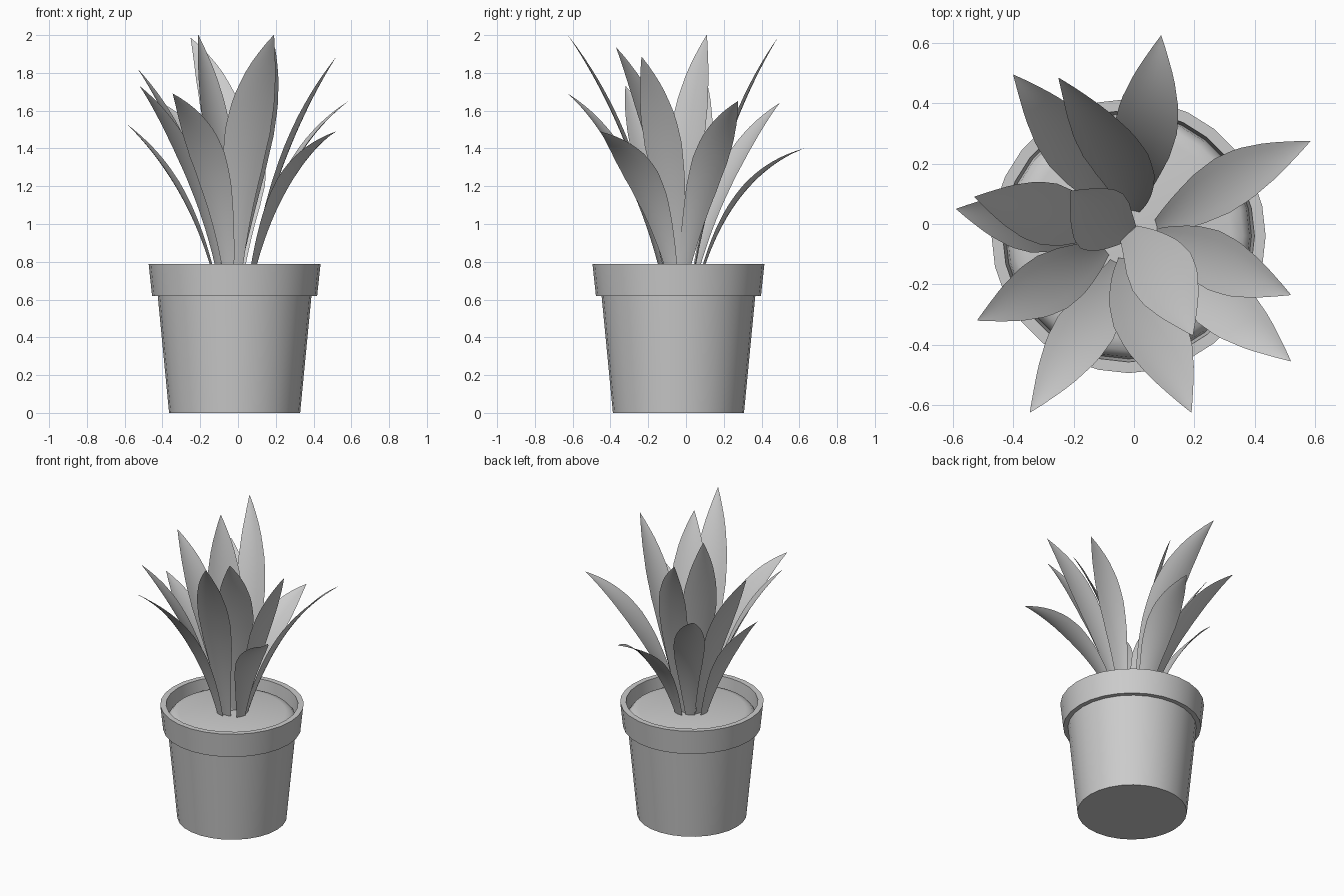
import bpy, bmesh, math
from mathutils import Vector

if "Cube" in bpy.data.objects:
    bpy.data.objects.remove(bpy.data.objects["Cube"])

grey = bpy.data.materials.new("plain grey")
grey.diffuse_color = (0.6, 0.6, 0.6, 1)
grey.use_nodes = True
grey.node_tree.nodes["Principled BSDF"].inputs["Base Color"].default_value = grey.diffuse_color
CX, CY = -0.018, -0.04


def finish(name, bm, angle=35):
    me = bpy.data.meshes.new(name)
    bm.to_mesh(me)
    bm.free()
    me.materials.append(grey)
    ob = bpy.data.objects.new(name, me)
    bpy.context.collection.objects.link(ob)
    bpy.ops.object.select_all(action='DESELECT')
    ob.select_set(True)
    bpy.context.view_layer.objects.active = ob
    bpy.ops.object.shade_smooth_by_angle(angle=math.radians(angle))
    return ob


def lathe(name, profile, n=28):
    bm = bmesh.new()
    rings = []
    for r, z in profile:
        if r == 0:
            rings.append([bm.verts.new((CX, CY, z))] * n)
        else:
            rings.append([bm.verts.new((CX + r * math.cos(2 * math.pi * i / n),
                                        CY + r * math.sin(2 * math.pi * i / n), z))
                          for i in range(n)])
    for a, b in zip(rings, rings[1:]):
        for i in range(n):
            j = (i + 1) % n
            bm.faces.new(list(dict.fromkeys((a[i], a[j], b[j], b[i]))))
    bmesh.ops.recalc_face_normals(bm, faces=bm.faces)
    return finish(name, bm)


# pot with stepped rim, and soil with a rounded edge
lathe("pot", [(0, 0), (0.347, 0), (0.407, 0.62), (0.437, 0.62),
              (0.455, 0.787), (0.418, 0.787), (0.408, 0.66)])
soil = lathe("soil", [(0.408, 0.66), (0.402, 0.70), (0.38, 0.725),
                      (0.34, 0.735), (0, 0.74)])
if soil.data.polygons[-1].normal.z < 0:
    soil.data.flip_normals()

# half width along the leaf
WIDTH = [(0, .28), (.2, .58), (.4, .88), (.55, 1), (.68, .93), (.82, .64), (.93, .28), (1, 0.01)]


def width(t):
    for (a, p), (b, q) in zip(WIDTH, WIDTH[1:]):
        if t <= b:
            return p + (q - p) * (t - a) / (b - a)
    return 0.01


def leaf(name, tip, base_r, rise, bow, half, face=None):
    """Blade along a bent path; rise = height of the bend, bow = sideways bend
    to the left, face = heading (degrees) the blade is turned to."""
    tip = Vector(tip)
    if face is None:
        face = math.degrees(math.atan2(tip.y - CY, tip.x - CX))
    out = Vector((math.cos(math.radians(face)), math.sin(math.radians(face)), 0))
    left = Vector((-out.y, out.x, 0))
    base = Vector((CX, CY + 0.01, 0.72)) + out * base_r
    span = tip - base
    ctrl = base + Vector((span.x * .29, span.y * .29, span.z * rise)) + left * bow
    bm = bmesh.new()
    rows, n, m = [], 20, 6
    for k in range(n + 1):
        t = k / n
        p = base * (1 - t) ** 2 + ctrl * 2 * t * (1 - t) + tip * t * t
        d = ((ctrl - base) * (1 - t) + (tip - ctrl) * t).normalized()
        side = (left - d * left.dot(d)).normalized()
        up = d.cross(side)
        if up.dot(out) > 0:
            up = -up
        w = half * width(t)
        rows.append([bm.verts.new(p + side * w * s + up * w * 0.14 * (s * s - 0.4))
                     for s in [2 * i / m - 1 for i in range(m + 1)]])
    for a, b in zip(rows, rows[1:]):
        for i in range(m):
            bm.faces.new((a[i], b[i], b[i + 1], a[i + 1]))
    bm.normal_update()
    if sum((f.normal for f in bm.faces), Vector()).z < 0:
        bmesh.ops.reverse_faces(bm, faces=bm.faces)
    finish(name, bm, 60)


# leaves: tip, base radius, rise, bow, half width, heading
LEAVES = [
    ((0.19, -0.625, 2.0), .08, .60, -.05, .12, -88),
    ((-0.345, -0.625, 1.69), .10, .72, .035, .10, -108),
    ((0.195, -0.37, 1.935), -.005, .62, .05, .115, None),
    ((0.52, -0.235, 1.885), .09, .60, .015, .10, -9),
    ((-0.52, -0.32, 1.73), .09, .64, .03, .10, None),
    ((0.52, -0.455, 1.49), .10, .80, 0, .105, -24),
    ((-0.21, 0.11, 2.0), -.005, .58, .04, .115, None),
    ((-0.25, 0.485, 1.985), .07, .60, -.12, .11, 88),
    ((0.585, 0.275, 1.65), .09, .72, .03, .095, 8),
    ((-0.40, 0.495, 1.64), .09, .70, -.03, .10, 122),
    ((0.09, 0.625, 1.40), .11, .80, 0, .105, None),
    ((-0.53, 0.09, 1.82), .08, .62, 0, .105, None),
    ((-0.59, 0.05, 1.53), .11, .64, .02, .10, None),
]
for i, row in enumerate(LEAVES):
    leaf(f"leaf_{i + 1}", *row)
